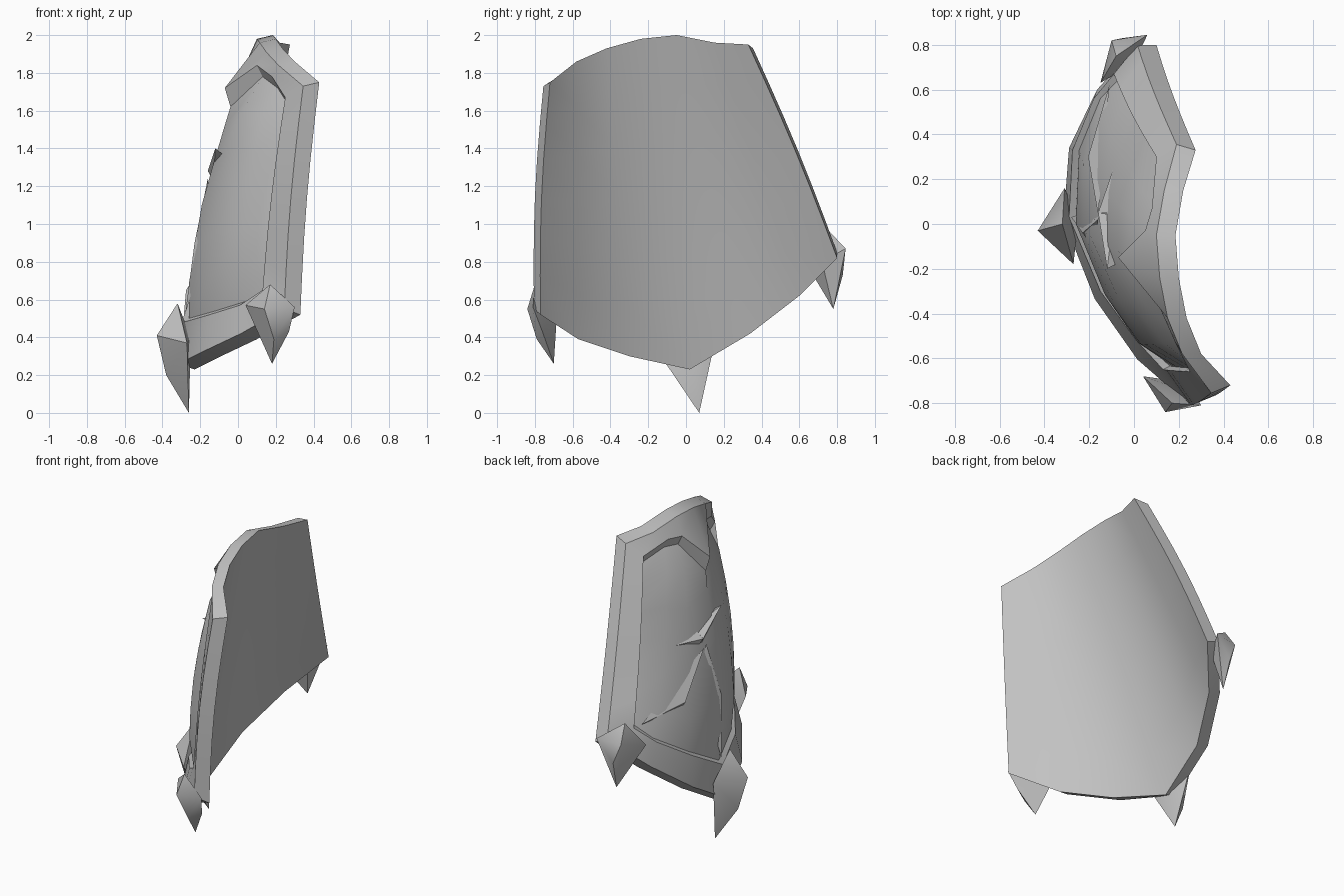
import bpy, bmesh, math
from mathutils import Vector as V

if "Cube" in bpy.data.objects:
    bpy.data.objects.remove(bpy.data.objects["Cube"])

grey = bpy.data.materials.new("plain_grey")
grey.diffuse_color = (0.54, 0.54, 0.54, 1)
grey.use_nodes = True
grey.node_tree.nodes["Principled BSDF"].inputs["Base Color"].default_value = grey.diffuse_color


def finish(bm, name, angle):
    bmesh.ops.recalc_face_normals(bm, faces=bm.faces)
    me = bpy.data.meshes.new(name)
    bm.to_mesh(me)
    bm.free()
    me.materials.append(grey)
    ob = bpy.data.objects.new(name, me)
    bpy.context.collection.objects.link(ob)
    bpy.ops.object.select_all(action='DESELECT')
    ob.select_set(True)
    bpy.context.view_layer.objects.active = ob
    bpy.ops.object.shade_smooth_by_angle(angle=math.radians(angle))


def hull(name, pts):
    """Faceted solid around a few corner points."""
    bm = bmesh.new()
    for p in pts:
        bm.verts.new(p)
    res = bmesh.ops.convex_hull(bm, input=bm.verts)
    bmesh.ops.delete(bm, geom=list({g for g in res["geom_interior"] if isinstance(g, bmesh.types.BMVert)}),
                     context='VERTS')
    finish(bm, name, 35)


ROWS = 6  # spans from top edge to bottom edge


def sheet(top, bottom, bow):
    """Ruled grid of points between a top and a bottom edge, with a bow."""
    grid = []
    for r in range(ROWS + 1):
        t = r / ROWS
        grid.append([V(a).lerp(V(b), t) + bow(i, t) for i, (a, b) in enumerate(zip(top, bottom))])
    return grid


def border(g):
    """Closed loop round the grid."""
    return (g[0] + [row[-1] for row in g[1:-1]] + g[-1][::-1] + [row[0] for row in g[-2:0:-1]])


# concave inner face edges, front to rear
inner_top = [(.43, -.72, 1.75), (.30, -.58, 1.86), (.235, -.42, 1.93), (.20, -.24, 1.98),
             (.185, -.05, 2.0), (.22, .15, 1.96), (.275, .33, 1.95)]
inner_bottom = [(.33, -.77, .52), (.10, -.57, .39), (-.09, -.30, .30), (-.23, .02, .23),
                (-.205, .34, .42), (-.08, .60, .62), (.10, .80, .82)]
# crest of the raised frame, with a pointed hood at the top
crest_top = [(.25, -.66, 1.67), (.18, -.52, 1.78), (.10, -.34, 1.84), (-.07, -.15, 1.72),
             (.05, -.03, 1.87), (.08, .07, 1.88), (.10, .30, 1.85)]
crest_bottom = [(.13, -.65, .65), (.01, -.52, .57), (-.15, -.30, .52), (-.29, .03, .48),
                (-.275, .33, .65), (-.18, .56, .80), (-.09, .67, .91)]


def inner_bow(i, t):
    s = math.sin(math.pi * t)
    return V((-.015 * s, -.02 * s if i == 0 else .015 * s if i == 6 else 0, 0))


def crest_bow(i, t):
    return V((-.012 * math.sin(math.pi * t), 0, 0))


inner = sheet(inner_top, inner_bottom, inner_bow)
crest = sheet(crest_top, crest_bottom, crest_bow)

# outer rim: inner edge pushed outward
rim = []
for r, row in enumerate(inner):
    t = r / ROWS
    new = []
    for i, p in enumerate(row):
        dy = (-.035, -.035 * t, -.035 * t, 0, 0, 0, .025 * (1 - t))[i]
        new.append(p + V((-.085, dy, -.02 + .05 * t)))
    rim.append(new)

# recessed panel inside the frame, swelling in its front half
panel = []
for r, row in enumerate(crest):
    s = math.sin(math.pi * r / ROWS)
    new = []
    for i, p in enumerate(row):
        q = p.copy()
        if r in (0, ROWS) or i in (0, 6):
            q.x += .03
        elif i in (1, 2):
            q += V((-.03, -.02, 0)) * s
        if r == 0:
            q.z -= .06 if i != 3 else .10
        if r == ROWS:
            q.z += .02
        if i == 3 and r in (1, 2):
            q.x += .06 - .02 * r
        if i == 0:
            q.y += .015
        if i == 6:
            q.y -= .015
        new.append(q)
    panel.append(new)

# curved plate with frame and panel
bm = bmesh.new()


def add_sheet(grid):
    vs = [[bm.verts.new(p) for p in row] for row in grid]
    for a, b in zip(vs, vs[1:]):
        for i in range(6):
            bm.faces.new((a[i], a[i + 1], b[i + 1], b[i]))
    return border(vs)


loops = [add_sheet(inner), [bm.verts.new(p) for p in border(rim)],
         [bm.verts.new(p) for p in border(crest)], add_sheet(panel)]
for a, b in zip(loops, loops[1:]):
    for i in range(len(a)):
        j = (i + 1) % len(a)
        bm.faces.new((a[i], a[j], b[j], b[i]))
finish(bm, "curved_plate", 32)

# claws on the lower corners and the middle of the bottom edge
hull("middle_claw", [(-.32, 0, .58), (-.43, -.03, .41), (-.38, 0, .2), (-.31, .16, .41),
                     (-.27, -.18, .37), (-.26, .07, 0), (-.25, .02, .40)])
hull("front_claw", [(.17, -.80, .68), (.04, -.68, .57), (.30, -.81, .56), (.14, -.84, .55),
                    (.19, -.79, .39), (.27, -.76, .43), (.18, -.70, .26)])
hull("rear_claw", [(-.08, .75, .97), (-.10, .82, .86), (.06, .845, .87), (-.15, .63, .80),
                   (-.05, .83, .73), (-.04, .78, .55), (0, .72, .80)])

# raised brow across the panel
hull("rear_brow", [(-.05, .37, 1.30), (-.16, .05, 1.28), (-.10, .05, 1.33), (-.13, .06, 1.23)])
hull("front_brow", [(-.12, -.20, 1.40), (-.16, .05, 1.28), (-.09, .04, 1.33), (-.13, .03, 1.23),
                    (-.08, -.18, 1.37)])
# ridges running down from the brow
hull("front_ridge", [(-.16, .02, 1.24), (-.23, -.04, .90), (-.17, -.12, .90), (-.28, .03, .52), (-.15, .08, 1.0)])
hull("rear_ridge", [(-.16, .04, 1.22), (-.205, .30, .97), (-.14, .30, 1.03), (-.11, .62, .92), (-.17, .30, .92)])
